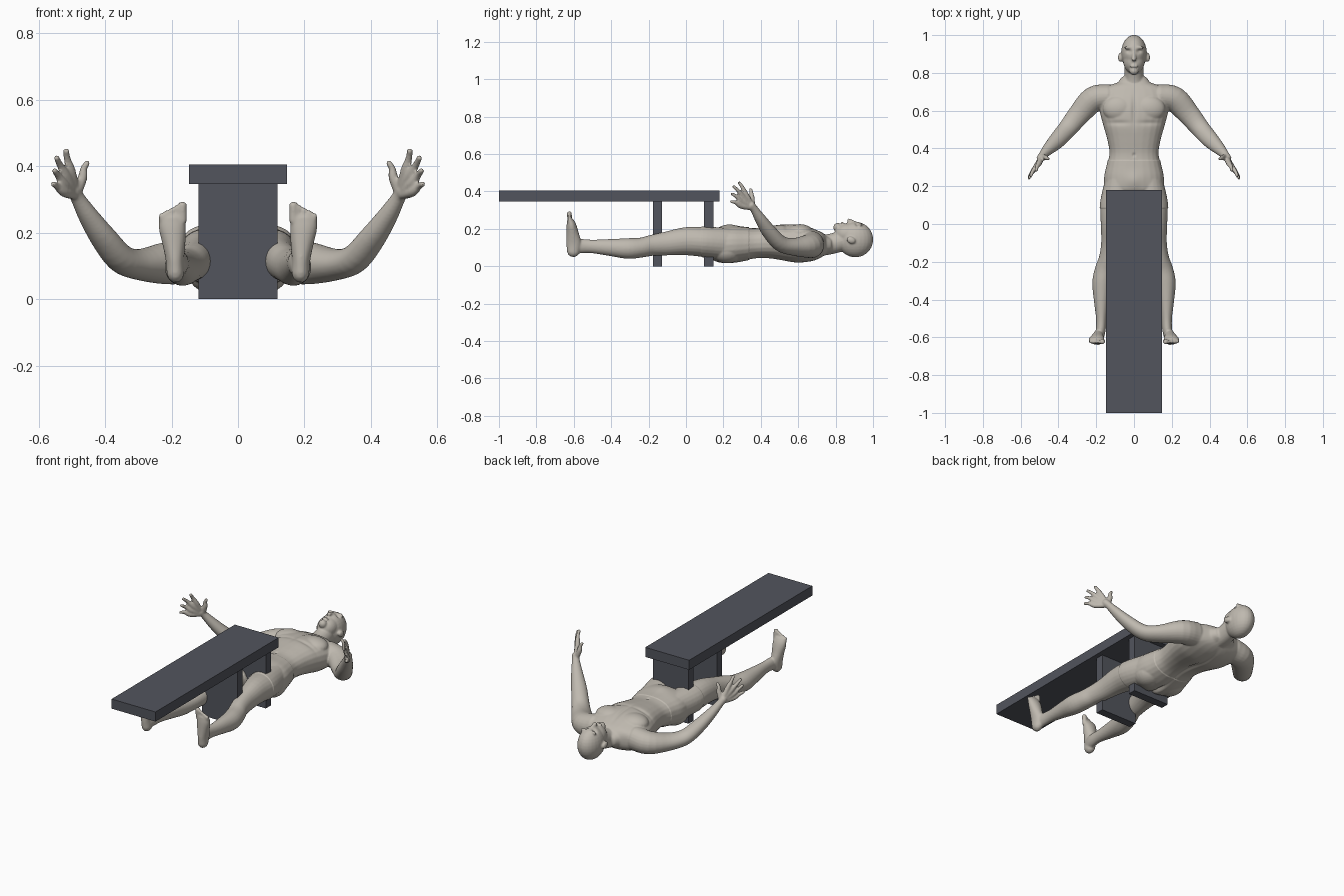
import bpy, bmesh, math
from mathutils import Vector, Matrix

cube = bpy.data.objects.get("Cube")
if cube:
    bpy.data.objects.remove(cube, do_unlink=True)


def material(name, rgb):
    m = bpy.data.materials.new(name)
    m.use_nodes = True
    m.diffuse_color = (*rgb, 1)
    m.node_tree.nodes["Principled BSDF"].inputs["Base Color"].default_value = (*rgb, 1)
    return m


SKIN = material("pale_skin", (0.52, 0.485, 0.43))
SHORTS = material("dark_shorts", (0.075, 0.085, 0.11))
BENCH = material("grey_bench", (0.085, 0.09, 0.11))
UP, BACK = Vector((0, 0, 1)), Vector((0, 1, 0))


def link(name, mesh):
    ob = bpy.data.objects.new(name, mesh)
    bpy.context.scene.collection.objects.link(ob)
    return ob


def box(name, x, y0, y1, z0, z1):
    bm = bmesh.new()
    bmesh.ops.create_cube(bm, size=1)
    for v in bm.verts:
        v.co = Vector((2 * x * v.co.x, (y0 + y1) / 2 + (y1 - y0) * v.co.y,
                       (z0 + z1) / 2 + (z1 - z0) * v.co.z))
    me = bpy.data.meshes.new(name)
    bm.to_mesh(me)
    bm.free()
    me.materials.append(BENCH)
    return link(name, me)


# Bench
box("bench_top", 0.147, -1.0, 0.18, 0.347, 0.405)
box("front_support", 0.119, -0.177, -0.129, 0, 0.347)
box("back_support", 0.119, 0.097, 0.146, 0, 0.347)

# Body volumes, gathered in one mesh and fused later
body = bmesh.new()


def ball(center, radii, tilt=0):
    mat = Matrix.Translation(center) @ Matrix.Rotation(tilt, 4, 'X') @ Matrix.Diagonal((*radii, 1))
    bmesh.ops.create_uvsphere(body, u_segments=24, v_segments=16, radius=1, matrix=mat)


def smooth_path(pts, steps=4):
    p = [Vector(q) for q in pts]
    p = [2 * p[0] - p[1]] + p + [2 * p[-1] - p[-2]]
    out = []
    for a, b, c, d in zip(p, p[1:], p[2:], p[3:]):
        for i in range(steps):
            t = i / steps
            out.append(b + (c - a) * t / 2 + (a - 2.5 * b + 2 * c - d / 2) * t * t
                       + (1.5 * (b - c) + (d - a) / 2) * t ** 3)
    return out + [p[-2]]


def tube(pts, side=1, up=UP, power=1.0):
    """Loft through (x, y, z, half width, half height) stations with rounded ends."""
    path = smooth_path(pts)
    pos = [Vector((side * q[0], q[1], q[2])) for q in path]
    rad = [(q[3], q[4]) for q in path]
    first, last = (pos[0] - pos[1]).normalized(), (pos[-1] - pos[-2]).normalized()
    for grow, scale in ((0.5, 0.8), (0.85, 0.45)):
        pos = [pos[0] + first * min(rad[0]) * 0.5] + pos + [pos[-1] + last * min(rad[-1]) * grow * 0.5]
        rad = [tuple(r * scale for r in rad[0])] + rad + [tuple(r * scale for r in rad[-1])]
    rings, n = [], 24
    for i, c in enumerate(pos):
        t = (pos[min(i + 1, len(pos) - 1)] - pos[max(i - 1, 0)]).normalized()
        u = t.cross(up).normalized()
        v = u.cross(t)
        ring = []
        for k in range(n):
            ca, sa = math.cos(math.tau * k / n), math.sin(math.tau * k / n)
            ring.append(body.verts.new(c + u * rad[i][0] * math.copysign(abs(ca) ** power, ca)
                                       + v * rad[i][1] * math.copysign(abs(sa) ** power, sa)))
        rings.append(ring)
    for r, s in zip(rings, rings[1:]):
        for k in range(n):
            body.faces.new((r[k], r[(k + 1) % n], s[(k + 1) % n], s[k]))
    body.faces.new(rings[0][::-1])
    body.faces.new(rings[-1])


# Torso stations: y, half width, bottom, top
torso = [(0.75, 0.085, 0.065, 0.165), (0.72, 0.16, 0.045, 0.185), (0.67, 0.185, 0.025, 0.205),
         (0.6, 0.182, 0.018, 0.223), (0.52, 0.162, 0.03, 0.225), (0.45, 0.142, 0.04, 0.215),
         (0.38, 0.13, 0.042, 0.205), (0.32, 0.14, 0.032, 0.208), (0.25, 0.155, 0.02, 0.213),
         (0.18, 0.15, 0.022, 0.208), (0.14, 0.11, 0.05, 0.19)]
tube([(0, y, (lo + hi) / 2, w, (hi - lo) / 2) for y, w, lo, hi in torso], power=0.85)

# Neck and head, face upward
tube([(0, 0.7, 0.11, 0.075, 0.06), (0, 0.77, 0.118, 0.053, 0.055), (0, 0.85, 0.14, 0.05, 0.055)])
ball((0, 0.905, 0.143), (0.068, 0.096, 0.095))
ball((0, 0.862, 0.172), (0.057, 0.068, 0.058))
ball((0, 0.81, 0.208), (0.024, 0.022, 0.024))
tube([(0, 0.91, 0.232, 0.008, 0.008), (0, 0.868, 0.244, 0.013, 0.012)])
ball((0, 0.835, 0.229), (0.021, 0.009, 0.008))

for s in (1, -1):
    ball((s * 0.073, 0.882, 0.14), (0.012, 0.025, 0.018), -0.4)
    ball((s * 0.027, 0.934, 0.222), (0.025, 0.009, 0.012))
    ball((s * 0.08, 0.61, 0.18), (0.085, 0.07, 0.045))
    ball((s * 0.075, 0.22, 0.085), (0.075, 0.085, 0.066))
    # Arm
    tube([(0.13, 0.675, 0.118, 0.065, 0.07), (0.215, 0.66, 0.108, 0.068, 0.064),
          (0.295, 0.575, 0.104, 0.058, 0.047), (0.352, 0.505, 0.122, 0.05, 0.042),
          (0.405, 0.445, 0.185, 0.044, 0.037), (0.45, 0.4, 0.25, 0.033, 0.029),
          (0.483, 0.365, 0.305, 0.022, 0.021), (0.497, 0.345, 0.33, 0.021, 0.021)], s)
    # Hand: each finger runs from wrist through knuckle to tip
    for knuckle, tip in (((0.503, 0.32, 0.385), (0.517, 0.283, 0.449)),
                         ((0.515, 0.308, 0.367), (0.547, 0.254, 0.427)),
                         ((0.522, 0.298, 0.345), (0.553, 0.244, 0.388)),
                         ((0.524, 0.295, 0.322), (0.557, 0.24, 0.347)),
                         ((0.468, 0.352, 0.365), (0.452, 0.346, 0.412))):
        k, t = Vector(knuckle), Vector(tip)
        mid = (k + t) / 2 + Vector((0.004, 0, 0.005))
        tube([(0.487, 0.357, 0.312, 0.014, 0.014), (*k, 0.0145, 0.0145),
              (*mid, 0.0105, 0.0105), (*t, 0.0085, 0.0085)], s)
    # Leg
    tube([(0.08, 0.23, 0.12, 0.07, 0.08), (0.093, 0.1, 0.13, 0.085, 0.08),
          (0.107, 0, 0.134, 0.07, 0.075), (0.12, -0.1, 0.122, 0.054, 0.064),
          (0.135, -0.18, 0.112, 0.05, 0.056), (0.153, -0.24, 0.1, 0.053, 0.053),
          (0.168, -0.31, 0.095, 0.053, 0.055), (0.172, -0.4, 0.1, 0.041, 0.046),
          (0.173, -0.5, 0.106, 0.028, 0.036), (0.176, -0.56, 0.108, 0.026, 0.038),
          (0.184, -0.595, 0.105, 0.026, 0.04)], s)
    # Foot, sole toward the front, with five toes
    tube([(0.188, -0.603, 0.074, 0.026, 0.033), (0.19, -0.6, 0.12, 0.028, 0.04),
          (0.193, -0.606, 0.17, 0.035, 0.034), (0.198, -0.613, 0.22, 0.041, 0.026),
          (0.198, -0.62, 0.25, 0.037, 0.016)], s, BACK)
    for i in range(5):
        x, r = 0.167 + 0.0155 * i, 0.013 if i == 0 else 0.0095
        tube([(x, -0.62, 0.235, r, r), (x, -0.624, 0.286 - 0.008 * i, r, r)], s, BACK)

# Fuse the volumes into one smooth skin
bmesh.ops.recalc_face_normals(body, faces=body.faces)
raw = bpy.data.meshes.new("raw_body")
body.to_mesh(raw)
body.free()
figure = link("lying_figure", raw)
remesh = figure.modifiers.new("fuse", 'REMESH')
remesh.mode, remesh.voxel_size = 'VOXEL', 0.005
soften = figure.modifiers.new("soften", 'SMOOTH')
soften.factor, soften.iterations = 0.5, 4
deps = bpy.context.evaluated_depsgraph_get()
mesh = bpy.data.meshes.new_from_object(figure.evaluated_get(deps))
figure.modifiers.clear()
figure.data = mesh
mesh.name = "lying_figure"

# Sculpted hollows: x, y, x radius, y radius, depth, on the upper side or the back
hollows = [(0.027, 0.915, 0.014, 0.01, 0.011, True), (0, 0.827, 0.02, 0.003, 0.004, True),
           (0, 0.6, 0.012, 0.08, 0.008, True), (0.08, 0.535, 0.06, 0.012, 0.005, True),
           (0, 0.365, 0.007, 0.009, 0.007, True), (0, 0.23, 0.045, 0.04, -0.008, True),
           (0, 0.5, 0.016, 0.16, 0.012, False), (0, 0.2, 0.012, 0.07, 0.02, False)]
bm = bmesh.new()
bm.from_mesh(mesh)
for v in bm.verts:
    for x, y, rx, ry, depth, top in hollows:
        d = ((abs(v.co.x) - x) / rx) ** 2 + ((v.co.y - y) / ry) ** 2
        if d < 6 and (v.co.z > 0.13) == top:
            v.co.z += depth * math.exp(-d) * (-1 if top else 1)

# Shorts: clean hem and waist cuts, then a slight cloth thickness
HEM, WAIST = 0.085, 0.335
for y in (HEM, WAIST):
    bmesh.ops.bisect_plane(bm, geom=bm.verts[:] + bm.edges[:] + bm.faces[:],
                           plane_co=(0, y, 0), plane_no=(0, 1, 0))
bm.normal_update()
for v in bm.verts:
    if HEM - 1e-4 < v.co.y < WAIST + 1e-4 and abs(v.co.x) < 0.25:
        v.co += v.normal * 0.003
for f in bm.faces:
    c = f.calc_center_median()
    f.smooth = True
    f.material_index = int(HEM < c.y < WAIST and abs(c.x) < 0.25)
bm.to_mesh(mesh)
bm.free()
mesh.materials.clear()
mesh.materials.append(SKIN)
mesh.materials.append(SHORTS)
bpy.data.meshes.remove(raw)
